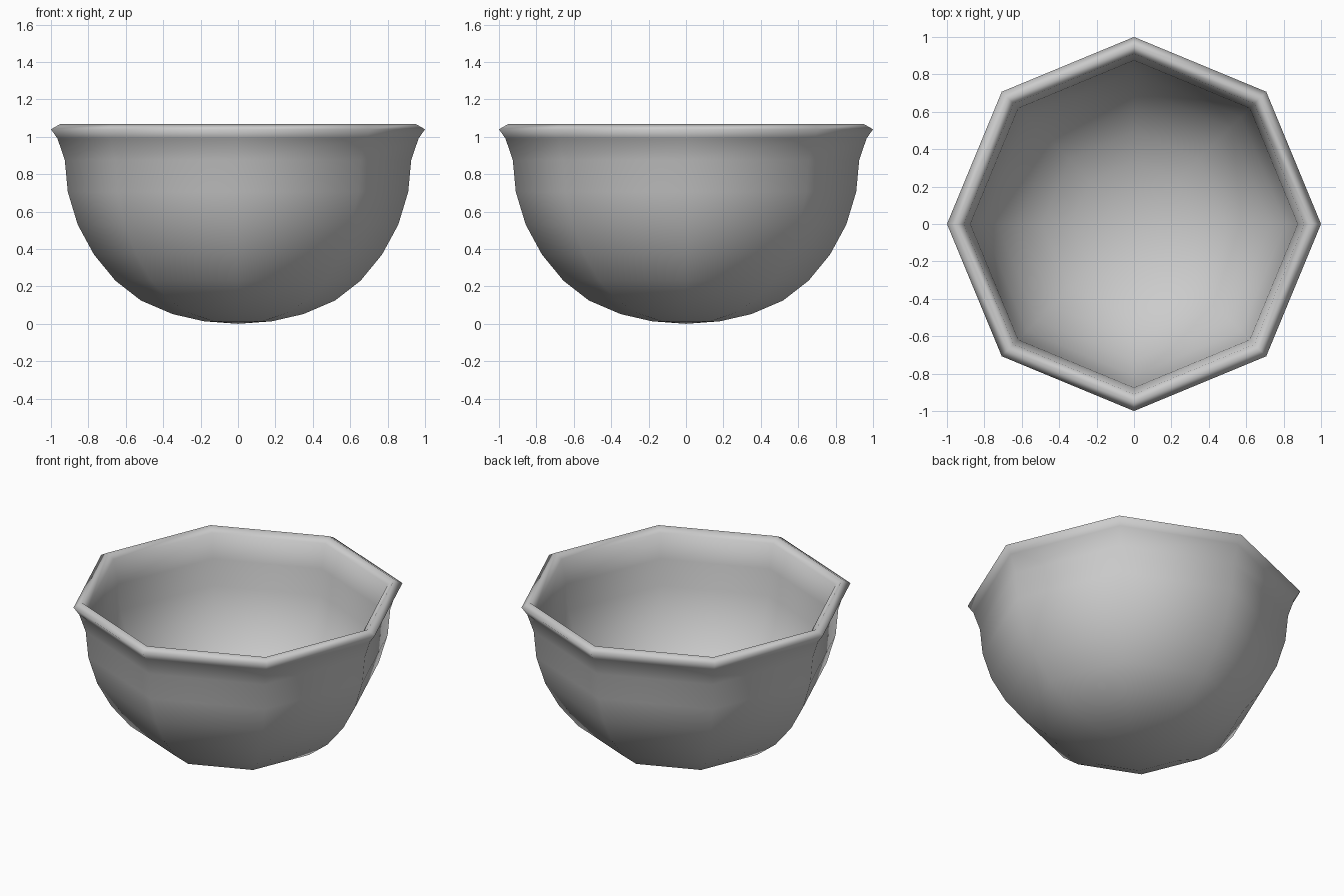
import bpy, bmesh, math

if "Cube" in bpy.data.objects:
    bpy.data.objects.remove(bpy.data.objects["Cube"])

SIDES = 8

# Closed bowl section (radius, height): outside from base to rim, then inside back down
outer = [(0, 0), (0.18, 0.013), (0.35, 0.052), (0.52, 0.125), (0.655, 0.23),
         (0.77, 0.37), (0.857, 0.53), (0.91, 0.705), (0.926, 0.875), (0.965, 0.99),
         (1.0, 1.04)]
rim = [(0.95, 1.068), (0.91, 1.035)]
inner = [(0.875, 0.88), (0.86, 0.71), (0.81, 0.55), (0.73, 0.40), (0.62, 0.27),
         (0.49, 0.17), (0.33, 0.10), (0.17, 0.06), (0, 0.05)]


def lathe(name, profile, sides):
    bm = bmesh.new()
    rings = []
    for r, z in profile:
        if r == 0:
            rings.append([bm.verts.new((0, 0, z))] * sides)
        else:
            rings.append([bm.verts.new((r * math.cos(2 * math.pi * i / sides),
                                        r * math.sin(2 * math.pi * i / sides), z))
                          for i in range(sides)])
    for a, b in zip(rings, rings[1:]):
        for i in range(sides):
            j = (i + 1) % sides
            corners = list(dict.fromkeys((a[i], a[j], b[j], b[i])))
            bm.faces.new(corners).smooth = True
    bmesh.ops.recalc_face_normals(bm, faces=bm.faces)
    mesh = bpy.data.meshes.new(name)
    bm.to_mesh(mesh)
    bm.free()
    obj = bpy.data.objects.new(name, mesh)
    bpy.context.collection.objects.link(obj)
    return obj


# Octagonal bowl with flared, rolled rim
lathe("bowl", outer + rim + inner, SIDES)
